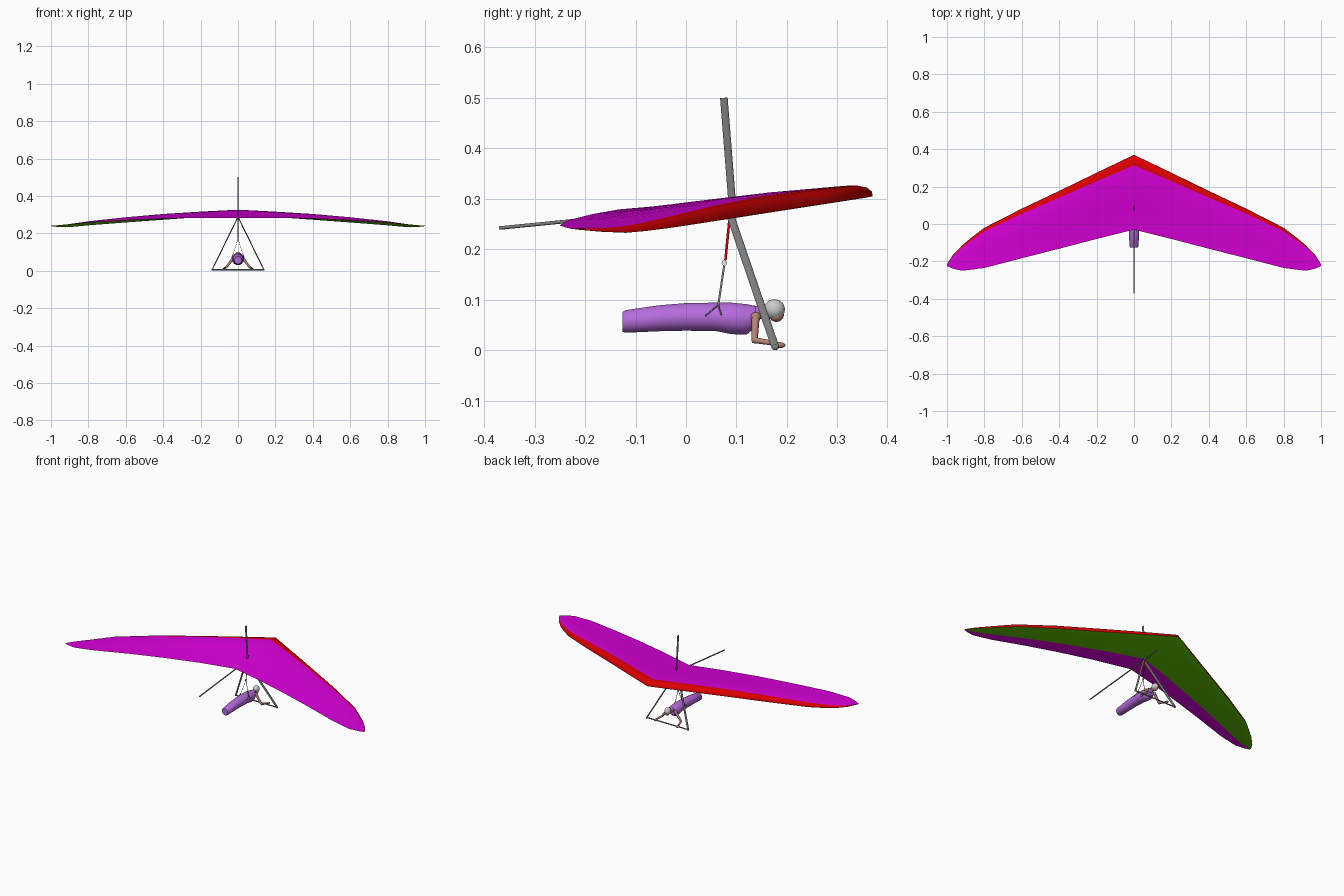
import bpy, bmesh, math
from mathutils import Vector, Matrix

if "Cube" in bpy.data.objects:
    bpy.data.objects.remove(bpy.data.objects["Cube"])


def material(name, rgb):
    m = bpy.data.materials.new(name)
    m.use_nodes = True
    m.diffuse_color = (*rgb, 1)
    m.node_tree.nodes["Principled BSDF"].inputs["Base Color"].default_value = (*rgb, 1)
    return m


MAGENTA = material("magenta sail", (0.7, 0, 0.7))
RED = material("red", (0.72, 0, 0))
GREEN = material("green undersurface", (0.13, 0.6, 0))
GREY = material("grey tube", (0.2, 0.2, 0.2))
PURPLE = material("purple harness", (0.47, 0.15, 0.72))
SKIN = material("skin", (0.47, 0.23, 0.18))
LIGHT = material("light grey helmet", (0.6, 0.6, 0.6))
WHITE = material("white", (0.9, 0.9, 0.9))


def finish(name, bm, mats, angle=40):
    mesh = bpy.data.meshes.new(name)
    bm.to_mesh(mesh)
    bm.free()
    for m in mats:
        mesh.materials.append(m)
    ob = bpy.data.objects.new(name, mesh)
    bpy.context.collection.objects.link(ob)
    bpy.ops.object.select_all(action='DESELECT')
    ob.select_set(True)
    bpy.context.view_layer.objects.active = ob
    bpy.ops.object.shade_smooth_by_angle(angle=math.radians(angle))
    return ob


def beam(name, a, b, mat, wide, thin=None, end=1.0, sides=10):
    """Tube from a to b; wide is the fore-aft radius, thin the sideways one."""
    a, b = Vector(a), Vector(b)
    d = (b - a).normalized()
    ref = Vector((0, 1, 0)) if abs(d.y) < 0.9 else Vector((0, 0, 1))
    y = (ref - d * ref.dot(d)).normalized()
    x = y.cross(d)
    frame = Matrix((x, y, d)).transposed().to_4x4()
    frame.translation = (a + b) / 2
    bm = bmesh.new()
    bmesh.ops.create_cone(bm, cap_ends=True, segments=sides, radius1=1, radius2=end,
                          depth=(b - a).length)
    bmesh.ops.scale(bm, vec=(thin or wide, wide, 1), verts=bm.verts)
    bm.transform(frame)
    return finish(name, bm, [mat])


def ball(name, centre, size, mat):
    bm = bmesh.new()
    bmesh.ops.create_uvsphere(bm, u_segments=16, v_segments=10, radius=1)
    bmesh.ops.scale(bm, vec=size, verts=bm.verts)
    bmesh.ops.translate(bm, vec=centre, verts=bm.verts)
    return finish(name, bm, [mat])


# Wing: half-span stations (x, leading y, leading z, trailing y, trailing z, thickness)
stations = [(0, .37, .305, -.03, .281, .024), (.2, .274, .29, -.08, .283, .027),
            (.4, .177, .275, -.132, .279, .028), (.6, .082, .26, -.183, .27, .025),
            (.8, -.02, .244, -.235, .257, .018), (.87, -.073, .237, -.244, .251, .014),
            (.92, -.115, .233, -.25, .247, .011), (.97, -.168, .235, -.238, .243, .006),
            (1, -.215, .239, -.225, .24, .002)]
top = [(0, 0), (.005, .4), (.03, .75), (.08, .97), (.14, 1), (.3, .92), (.5, .66),
       (.72, .33), (.86, .14), (1, 0)]
under = [(.03, -.08), (.12, -.08), (.4, .02)]
RED_END, JOIN = 4, 7

bm = bmesh.new()
rows = []
for x, ly, lz, ty, tz, thick in stations:
    row = []
    for i, (c, h) in enumerate(top + under):
        if i <= RED_END:
            c *= 1 - .45 * x  # the red band narrows toward the tip
        row.append(bm.verts.new((x, ly + (ty - ly) * c, lz + (tz - lz) * c + h * thick)))
    rows.append(row)
n = len(top)
upper = list(range(n))
lower = [JOIN, n + 2, n + 1, n, 0]
for r, s in zip(rows, rows[1:]):
    for loop, is_top in ((upper, True), (lower, False)):
        for k, (i, j) in enumerate(zip(loop, loop[1:])):
            f = bm.faces.new((r[i], r[j], s[j], s[i]))
            if is_top:
                f.material_index = 1 if k < RED_END else 0
            else:
                f.material_index = 2
# Close the tiny wing tip
bm.faces.new([rows[-1][i] for i in upper[:JOIN + 1] + lower[1:-1]]).material_index = 1
# Orient by part: top and tip outward, undersurface down
for f in bm.faces:
    f.normal_update()
    down = f.material_index == 2
    if (f.normal.z > 0) == down:
        f.normal_flip()
wing = finish("wing_sail", bm, [MAGENTA, RED, GREEN], 60)
mirror = wing.modifiers.new("mirror", 'MIRROR')
mirror.merge_threshold = 0.0005

# Frame: keel, king post, control triangle
beam("keel", (0, -.37, .242), (0, .33, .311), GREY, .0035)
beam("king_post", (0, .075, .5), (0, .092, .285), GREY, .0075, .003)
for side, s in (("left", 1), ("right", -1)):
    beam(side + "_downtube", (.002 * s, .082, .284), (.138 * s, .177, .006), GREY, .0078, .003)
    ball(side + "_corner", (.138 * s, .177, .0055), (.005, .007, .0055), GREY)
beam("base_bar", (-.138, .177, .0055), (.138, .177, .0055), GREY, .0035)

# Suspension: strap, ring, splayed cords
beam("hang_strap", (0, .088, .28), (0, .078, .178), RED, .0025, .002)
bm = bmesh.new()
bmesh.ops.create_cone(bm, cap_ends=True, segments=12, radius1=.0055, radius2=.0055, depth=.006)
bm.transform(Matrix.Translation((0, .076, .173)) @ Matrix.Rotation(math.pi / 2, 4, 'Y'))
finish("hang_ring", bm, [WHITE])
for side, s in (("left", 1), ("right", -1)):
    knot = (.026 * s, .064, .09)
    beam(side + "_cord", (0, .076, .17), knot, GREY, .002, .001)
    beam(side + "_rear_cord", knot, (.033 * s, .038, .068), GREY, .0014)
    beam(side + "_front_cord", knot, (.034 * s, .07, .07), GREY, .0014)

# Harness: lofted bag (y, bottom z, top z, half width)
sections = [(-.126, .036, .076, .019), (-.12, .034, .08, .024), (-.05, .037, .09, .027),
            (0, .038, .094, .029), (.06, .037, .095, .032), (.09, .031, .095, .033),
            (.12, .03, .092, .032), (.138, .045, .088, .024)]
bm = bmesh.new()
SIDES = 14
rings = []
for y, lo, hi, w in sections:
    ring = []
    for k in range(SIDES):
        a = math.tau * k / SIDES
        ring.append(bm.verts.new((w * math.cos(a), y, (lo + hi) / 2 + (hi - lo) / 2 * math.sin(a))))
    rings.append(ring)
for r, s in zip(rings, rings[1:]):
    for k in range(SIDES):
        m = (k + 1) % SIDES
        bm.faces.new((r[k], r[m], s[m], s[k]))
bm.faces.new(rings[0])
bm.faces.new(rings[-1])
bmesh.ops.recalc_face_normals(bm, faces=bm.faces)
finish("harness", bm, [PURPLE])

# Pilot: collar, neck, face, helmet, arms
beam("collar", (0, .132, .073), (0, .152, .075), PURPLE, .016, end=.7)
beam("neck", (0, .145, .073), (0, .168, .073), SKIN, .01)
ball("face", (0, .179, .07), (.013, .015, .014), SKIN)
ball("helmet", (0, .175, .081), (.018, .021, .02), LIGHT)
for side, s in (("left", 1), ("right", -1)):
    shoulder, elbow = (.027 * s, .138, .066), (.062 * s, .136, .02)
    wrist = (.074 * s, .178, .013)
    ball(side + "_shoulder", shoulder, (.009, .01, .01), SKIN)
    beam(side + "_upper_arm", shoulder, elbow, SKIN, .008, end=.75)
    ball(side + "_elbow", elbow, (.0065, .0065, .0065), SKIN)
    beam(side + "_forearm", elbow, wrist, SKIN, .006, end=.75)
    ball(side + "_hand", (.074 * s, .185, .01), (.008, .012, .006), SKIN)
